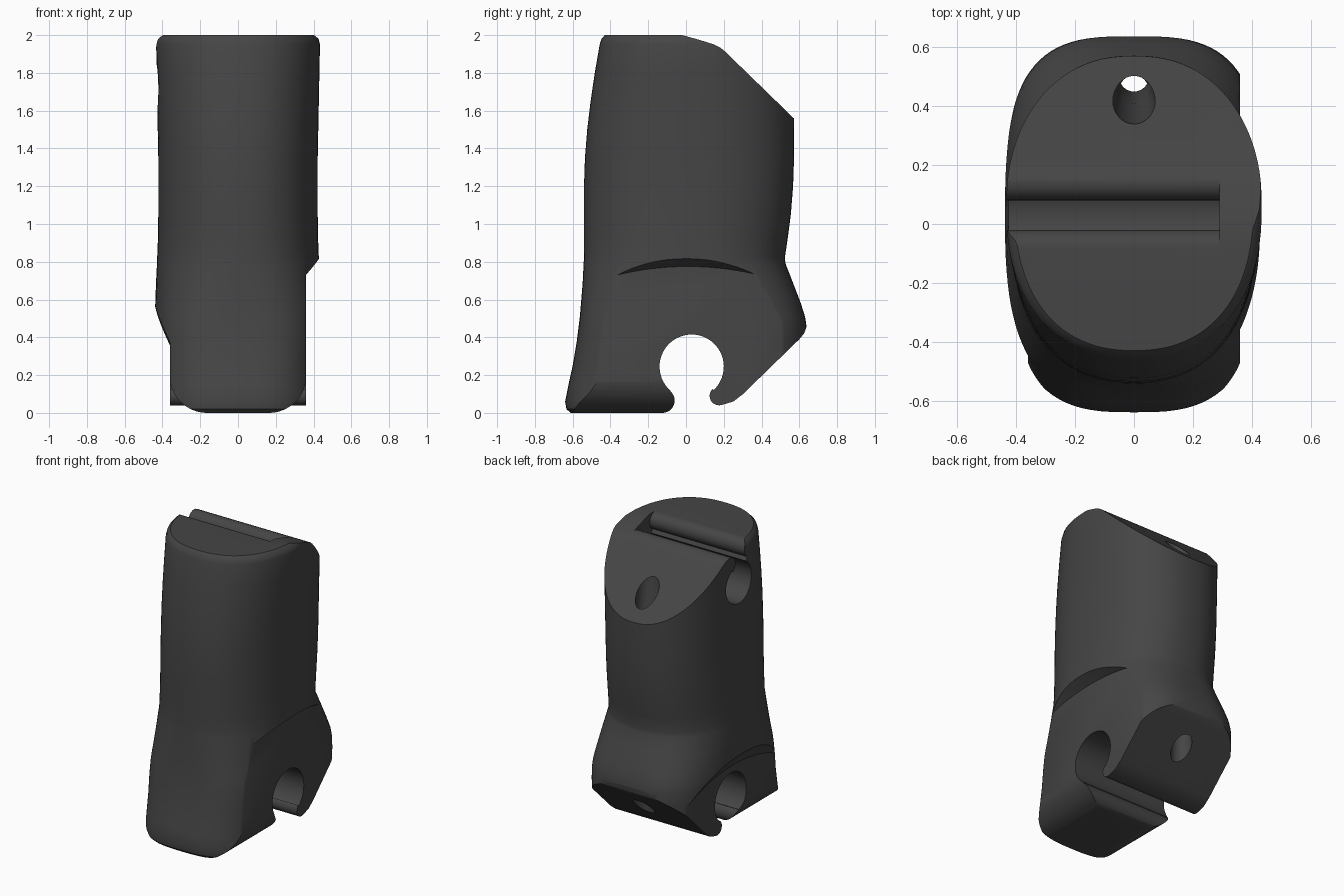
import bpy, bmesh
from math import cos, sin, pi, radians

if "Cube" in bpy.data.objects:
    bpy.data.objects.remove(bpy.data.objects["Cube"])


def loft(name, rings):
    """Closed solid skinned through rings of equal point count."""
    bm = bmesh.new()
    loops = [[bm.verts.new(p) for p in ring] for ring in rings]
    n = len(loops[0])
    for a, b in zip(loops, loops[1:]):
        for i in range(n):
            j = (i + 1) % n
            bm.faces.new((a[i], a[j], b[j], b[i]))
    bm.faces.new(loops[0])
    bm.faces.new(loops[-1])
    bmesh.ops.recalc_face_normals(bm, faces=bm.faces)
    mesh = bpy.data.meshes.new(name)
    bm.to_mesh(mesh)
    bm.free()
    ob = bpy.data.objects.new(name, mesh)
    bpy.context.collection.objects.link(ob)
    return ob


def arc(cx, cy, r, a0, a1, n):
    return [(cx + r * cos(radians(a0 + (a1 - a0) * i / n)),
             cy + r * sin(radians(a0 + (a1 - a0) * i / n))) for i in range(n + 1)]


def side_prism(name, pts, x0, x1):
    return loft(name, [[(x, y, z) for y, z in pts] for x in (x0, x1)])


def section(z, yf, yb, hx, e, n=96):
    """Superellipse cross-section between front yf and back yb."""
    ring = []
    for i in range(n):
        c, s = cos(2 * pi * i / n), sin(2 * pi * i / n)
        sx = abs(c) ** (2 / e) * (1 if c >= 0 else -1)
        sy = abs(s) ** (2 / e) * (1 if s >= 0 else -1)
        ring.append((hx * sx, (yf + yb) / 2 + (yb - yf) / 2 * sy, z))
    return ring


# Main body: z, front y, back y, half width, squareness
body = loft("link_body", [section(*s) for s in (
    (-0.02, -0.59, 0.64, 0.44, 3.0), (0.0, -0.61, 0.64, 0.44, 3.0),
    (0.02, -0.633, 0.64, 0.44, 3.0), (0.06, -0.64, 0.64, 0.44, 3.0),
    (0.15, -0.622, 0.64, 0.44, 3.0), (0.25, -0.60, 0.64, 0.44, 3.05),
    (0.38, -0.578, 0.64, 0.44, 3.15), (0.46, -0.568, 0.638, 0.44, 3.1),
    (0.51, -0.562, 0.63, 0.44, 3.0), (0.58, -0.556, 0.608, 0.438, 2.8),
    (0.69, -0.547, 0.566, 0.434, 2.55), (0.79, -0.542, 0.527, 0.429, 2.35),
    (0.82, -0.54, 0.523, 0.428, 2.3), (0.92, -0.54, 0.538, 0.424, 2.3),
    (1.05, -0.54, 0.555, 0.422, 2.3), (1.2, -0.54, 0.567, 0.422, 2.3),
    (1.35, -0.535, 0.572, 0.422, 2.3), (1.5, -0.523, 0.572, 0.425, 2.3),
    (1.65, -0.505, 0.57, 0.428, 2.3), (1.8, -0.483, 0.57, 0.431, 2.3),
    (1.95, -0.457, 0.57, 0.434, 2.3), (1.98, -0.448, 0.562, 0.427, 2.3),
    (2.0, -0.43, 0.545, 0.405, 2.3), (2.02, -0.41, 0.53, 0.39, 2.3))])

# Side outline with snap clip below and sloped top
outline = ([(-0.8, 0.0)]
           + arc(-0.125, 0.065, 0.065, -90, 49, 12)
           + arc(0.03, 0.245, 0.17, 229, -47, 40)
           + arc(0.175, 0.09, 0.05, 133, 285, 12)
           + [(0.25, 0.06), (0.30, 0.098), (0.60, 0.39), (0.625, 0.42),
              (0.64, 0.46), (0.9, 0.9), (0.9, 1.24), (0.56, 1.57), (0.205, 1.915),
              (0.18, 1.935), (0.15, 1.95), (0.07, 1.975), (-0.02, 2.0), (-0.8, 2.0)])
steps = [(side_prism("outline_cutter", outline, -0.8, 0.8), 'INTERSECT')]

# Top slot: round channel with rolled lips, closed at one end
slot = ([(-0.08, 2.1)]
        + arc(-0.08, 1.94, 0.06, 90, -61, 12)
        + arc(0.03, 1.74, 0.14, 119, 414, 36)
        + arc(0.14, 1.89, 0.06, 234, 70, 12)
        + [(0.165, 2.1)])
steps.append((side_prism("slot_cutter", slot, -0.8, 0.29), 'DIFFERENCE'))


# Flat clip cheeks with flared arched top edge
def cheek(name, side, zc, r_in, r_out):
    rings = [[(side * x, y, z) for y, z in arc(0.01, zc, r, 0, 358, 179)]
             for x, r in ((0.36, r_in), (0.45, r_out), (0.6, r_out))]
    return loft(name, rings)


steps.append((cheek("right_cheek_cutter", 1, -0.8, 1.575, 1.63), 'DIFFERENCE'))
steps.append((cheek("left_cheek_cutter", -1, -0.8, 1.26, 1.38), 'DIFFERENCE'))

# Rounded lower edges of the front leg
for side in (-1, 1):
    pts = ([(0.5, -0.05), (0.5, 0.2)] + arc(0.163, 0.2, 0.2, 0, -90, 16)
           + [(0.163, -0.05)])
    steps.append((loft("leg_edge_cutter", [[(side * x, y, z) for x, z in pts]
                                           for y in (-0.9, 0.02)]), 'DIFFERENCE'))

# Slightly bowed cord tunnel
tunnel = [[(x, y, z) for x, y in arc(0, yc, r, 0, 348.75, 31)]
          for z, yc, r in ((0.0, 0.45, 0.07), (0.3, 0.46, 0.065), (0.75, 0.455, 0.05),
                           (1.15, 0.5, 0.05), (1.45, 0.47, 0.06),
                           (1.7, 0.42, 0.072), (2.1, 0.38, 0.072))]
steps.append((loft("tunnel_cutter", tunnel), 'DIFFERENCE'))

# Apply the cuts and smooth
bpy.context.view_layer.objects.active = body
body.select_set(True)
for cutter, op in steps:
    mod = body.modifiers.new("cut", 'BOOLEAN')
    mod.operation, mod.solver, mod.object = op, 'EXACT', cutter
    bpy.ops.object.modifier_apply(modifier=mod.name)
    bpy.data.objects.remove(cutter)
bpy.ops.object.shade_smooth_by_angle(angle=radians(35))

# Dark plastic
dark = bpy.data.materials.new("dark_plastic")
dark.diffuse_color = (0.06, 0.06, 0.06, 1)
dark.use_nodes = True
dark.node_tree.nodes["Principled BSDF"].inputs["Base Color"].default_value = dark.diffuse_color
body.data.materials.clear()
body.data.materials.append(dark)
